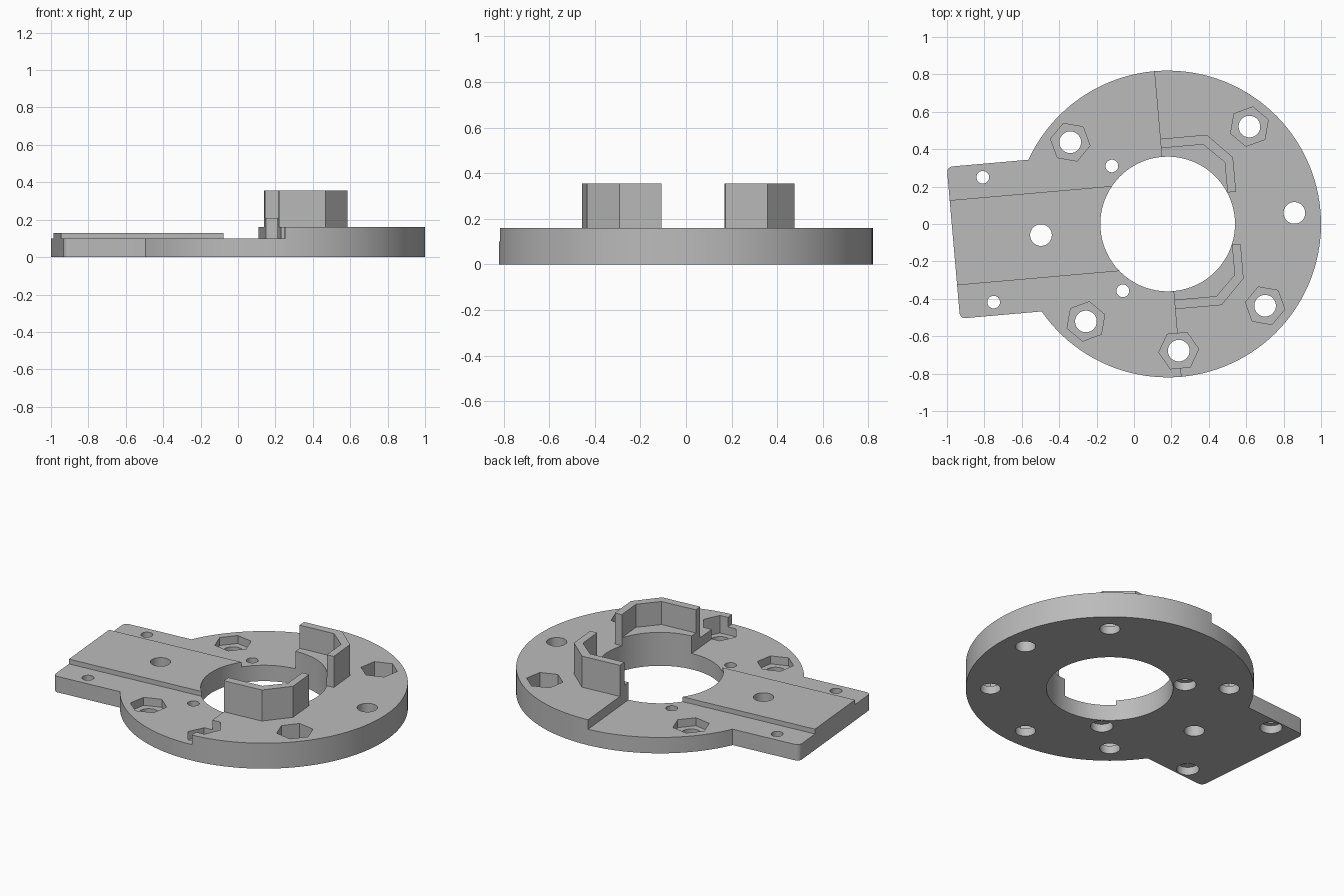
import bpy, bmesh
from math import radians, cos, sin, pi

if "Cube" in bpy.data.objects:
    bpy.data.objects.remove(bpy.data.objects["Cube"], do_unlink=True)

grey = bpy.data.materials.new("plain_grey")
grey.use_nodes = True
grey.diffuse_color = (0.5, 0.5, 0.5, 1)
grey.node_tree.nodes["Principled BSDF"].inputs["Base Color"].default_value = (0.5, 0.5, 0.5, 1)


def prism(name, points, bottom, top):
    """Extrude a closed outline between two heights."""
    bm = bmesh.new()
    face = bm.faces.new([bm.verts.new((x, y, bottom)) for x, y in points])
    new = bmesh.ops.extrude_face_region(bm, geom=[face])["geom"]
    bmesh.ops.translate(bm, vec=(0, 0, top - bottom),
                        verts=[g for g in new if isinstance(g, bmesh.types.BMVert)])
    bmesh.ops.recalc_face_normals(bm, faces=bm.faces[:])
    mesh = bpy.data.meshes.new(name)
    bm.to_mesh(mesh)
    bm.free()
    mesh.materials.append(grey)
    obj = bpy.data.objects.new(name, mesh)
    bpy.context.collection.objects.link(obj)
    return obj


def arc(x, y, r, start, end, steps):
    angles = [radians(start + (end - start) * i / steps) for i in range(steps + 1)]
    return [(x + r * cos(a), y + r * sin(a)) for a in angles]


def circle(x, y, r, sides, start=0):
    return arc(x, y, r, start, start + 360, sides)[:-1]


def combine(body, tool, operation):
    mod = body.modifiers.new(operation, "BOOLEAN")
    mod.operation = operation
    mod.solver = "EXACT"
    mod.object = tool
    bpy.context.view_layer.objects.active = body
    bpy.ops.object.modifier_apply(modifier=mod.name)
    bpy.data.objects.remove(tool, do_unlink=True)


LOW, STRIP, HIGH, LEDGE, WALL = 0.10, 0.13, 0.16, 0.21, 0.355
RIM, BORE, BOLT_CIRCLE = 0.82, 0.36, 0.68
TAB_END, TAB_HALF, CORNER = -1.15, 0.407, 0.03

# Round base plate
body = prism("mounting_plate", circle(0, 0, RIM, 128), 0, LOW)

# Side tab with rounded corners, and the strip along it
tab = [(-0.5, TAB_HALF)]
tab += arc(TAB_END + CORNER, TAB_HALF - CORNER, CORNER, 90, 180, 6)
tab += arc(TAB_END + CORNER, CORNER - TAB_HALF, CORNER, 180, 270, 6)
tab += [(-0.5, -TAB_HALF)]
combine(body, prism("tab", tab, 0, LOW), "UNION")
strip = [(TAB_END, -0.228), (-0.1, -0.228), (-0.1, 0.228), (TAB_END, 0.228)]
combine(body, prism("strip", strip, 0.05, STRIP), "UNION")

# Raised half of the disc
combine(body, prism("raised_half", arc(0, 0, RIM, -90, 90, 64), 0, HIGH), "UNION")

# Mirrored angled walls with a ledge inside each
outer = [(0, 0.457), (0.25, 0.457), (0.379, 0.325), (0.379, 0.14)]
middle = [(0, 0.43), (0.238, 0.43), (0.355, 0.312), (0.355, 0.14)]
inner = [(0, 0.407), (0.226, 0.407), (0.333, 0.302), (0.333, 0.14)]
for side in (1, -1):
    for name, outline, top in (("ledge", middle + [(0, 0.14)], LEDGE),
                               ("wall", outer + inner[::-1], WALL)):
        part = prism(name, [(x, y * side) for x, y in outline], 0.05, top)
        combine(body, part, "UNION")

# Central bore
combine(body, prism("bore", circle(0, 0, BORE, 96), -0.1, 0.5), "DIFFERENCE")

# Bolt holes on a circle, most with hexagonal nut pockets
for angle in (0, 45, 135, 180, 225, 270, 315):
    x, y = BOLT_CIRCLE * cos(radians(angle)), BOLT_CIRCLE * sin(radians(angle))
    combine(body, prism("bolt_hole", circle(x, y, 0.058, 32), -0.1, 0.5), "DIFFERENCE")
    if angle not in (0, 180):
        pocket = circle(x, y, 0.107, 6, angle + 30)
        combine(body, prism("nut_pocket", pocket, 0.05, 0.5), "DIFFERENCE")

# Four small screw holes, counterbored from below
for x in (-0.27, -0.963):
    for y in (0.335, -0.335):
        combine(body, prism("screw_hole", circle(x, y, 0.034, 24), -0.1, 0.5), "DIFFERENCE")
        combine(body, prism("counterbore", circle(x, y, 0.064, 32), -0.1, 0.05), "DIFFERENCE")

# Final placement and shading
body.location = (0.18, 0, 0)
body.rotation_euler = (0, 0, radians(5))
bpy.ops.object.select_all(action="DESELECT")
body.select_set(True)
bpy.context.view_layer.objects.active = body
bpy.ops.object.shade_smooth_by_angle(angle=radians(25))
